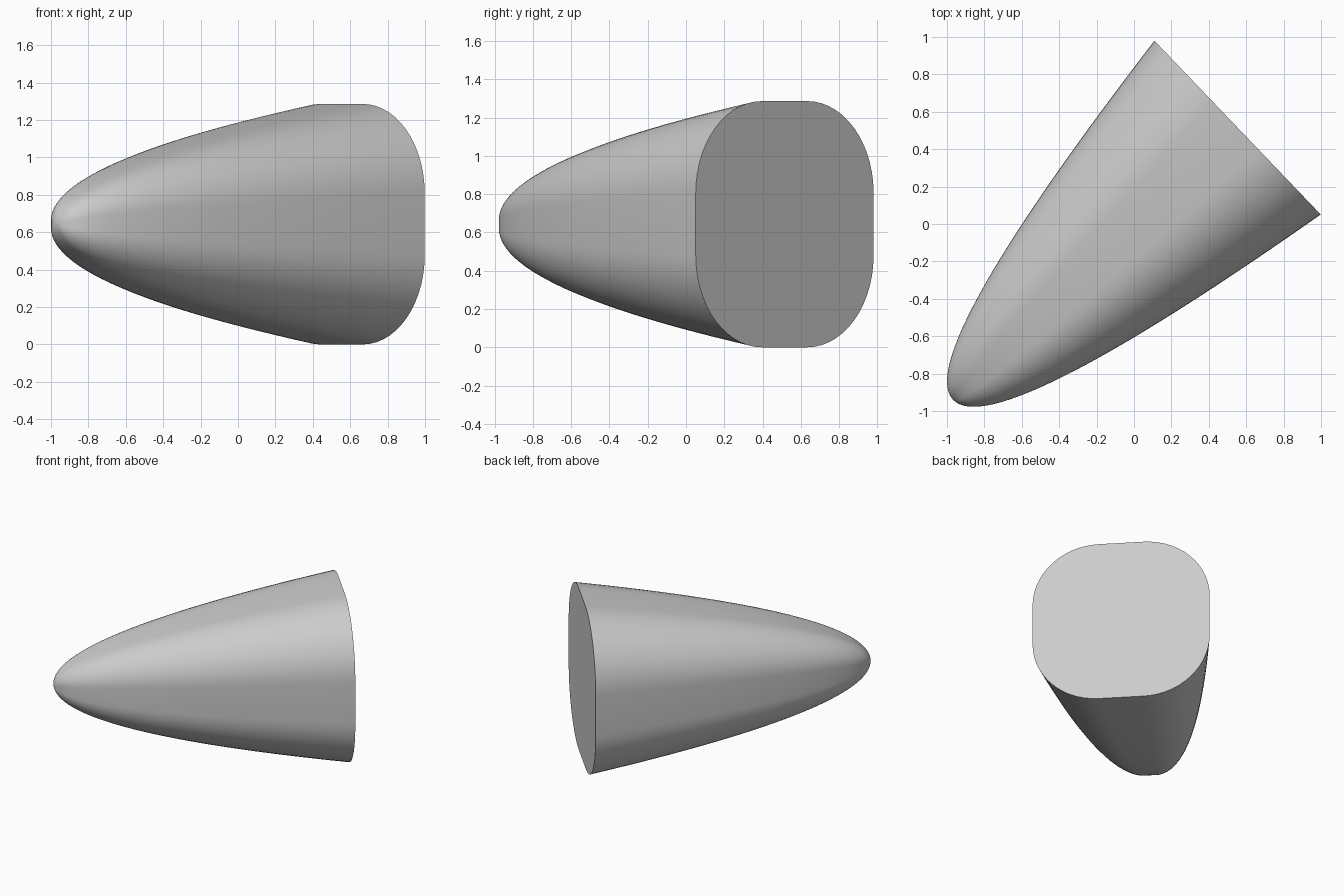
import bpy, bmesh, math
from mathutils import Vector

if "Cube" in bpy.data.objects:
    bpy.data.objects.remove(bpy.data.objects["Cube"])

HALF = 0.643      # half width of the square base
RADIUS = 0.48     # corner radius of the base
LENGTH = 2.105    # tip to base
RINGS = 40
ARC = 14

tip = Vector((-0.967, -0.94, HALF))
axis = Vector((0.7226, 0.6915, 0)).normalized()
side = Vector((-axis.y, axis.x, 0))
up = Vector((0, 0, 1))


def rounded_square():
    """Cross-section outline at full size, counter-clockwise."""
    pts = []
    c = HALF - RADIUS
    for k, (sx, sy) in enumerate([(1, 1), (-1, 1), (-1, -1), (1, -1)]):
        for i in range(ARC + 1):
            a = math.pi / 2 * (k + i / ARC)
            pts.append((sx * c + RADIUS * math.cos(a), sy * c + RADIUS * math.sin(a)))
    return pts


section = rounded_square()
n = len(section)
bm = bmesh.new()

# Parabolic shell: the section grows with the square root of the distance from the tip
apex = bm.verts.new(tip)
rings = []
for r in range(1, RINGS + 1):
    f = r / RINGS
    centre = tip + axis * (LENGTH * f * f)
    rings.append([bm.verts.new(centre + side * (u * f) + up * (v * f)) for u, v in section])

for i in range(n):
    j = (i + 1) % n
    bm.faces.new((apex, rings[0][i], rings[0][j]))
    for a, b in zip(rings, rings[1:]):
        bm.faces.new((a[i], b[i], b[j], a[j]))

# Flat base
bm.faces.new(rings[-1])
bmesh.ops.recalc_face_normals(bm, faces=bm.faces[:])

mesh = bpy.data.meshes.new("nose_cone")
bm.to_mesh(mesh)
bm.free()
cone = bpy.data.objects.new("nose_cone", mesh)
bpy.context.collection.objects.link(cone)

grey = bpy.data.materials.new("light_grey")
grey.diffuse_color = (0.6, 0.6, 0.6, 1)
grey.use_nodes = True
grey.node_tree.nodes["Principled BSDF"].inputs["Base Color"].default_value = grey.diffuse_color
mesh.materials.append(grey)

# Smooth shell with a sharp rim
bpy.context.view_layer.objects.active = cone
cone.select_set(True)
bpy.ops.object.shade_smooth_by_angle(angle=math.radians(40))
